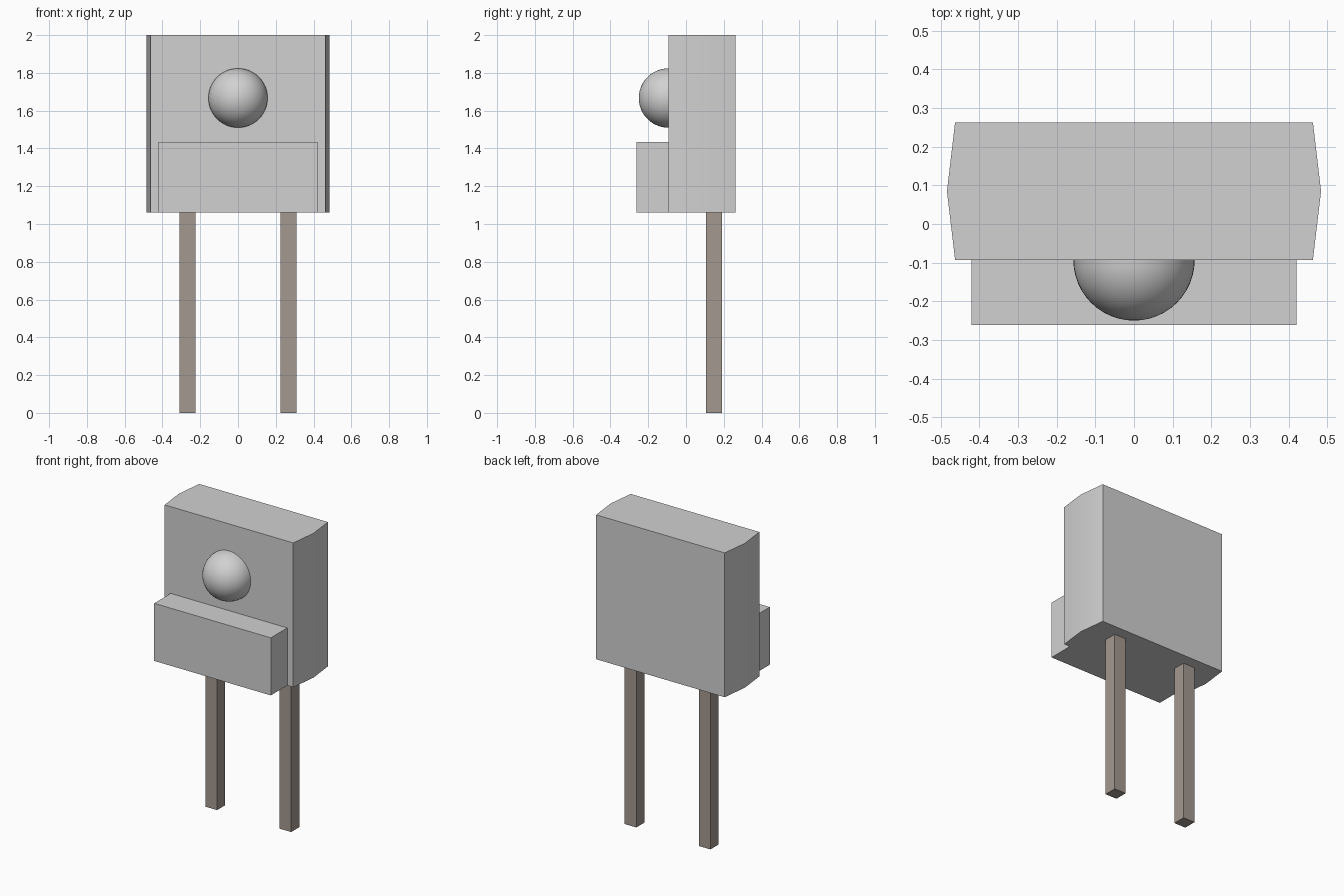
import bpy, bmesh, math
from mathutils import Matrix

cube = bpy.data.objects.get("Cube")
if cube:
    bpy.data.objects.remove(cube, do_unlink=True)


def material(name, rgb):
    m = bpy.data.materials.new(name)
    m.use_nodes = True
    m.diffuse_color = (*rgb, 1)
    for node in m.node_tree.nodes:
        if node.type == 'BSDF_PRINCIPLED':
            node.inputs["Base Color"].default_value = (*rgb, 1)
    return m


def finish(name, bm, mat, smooth=False):
    bmesh.ops.recalc_face_normals(bm, faces=bm.faces[:])
    mesh = bpy.data.meshes.new(name)
    bm.to_mesh(mesh)
    bm.free()
    mesh.materials.append(mat)
    ob = bpy.data.objects.new(name, mesh)
    bpy.context.collection.objects.link(ob)
    if smooth:
        bpy.ops.object.select_all(action='DESELECT')
        ob.select_set(True)
        bpy.context.view_layer.objects.active = ob
        bpy.ops.object.shade_smooth_by_angle(angle=math.radians(30))
    return ob


def prism(name, outline, z0, z1, mat, smooth=False):
    """Extrude an (x, y) outline from z0 up to z1."""
    bm = bmesh.new()
    face = bm.faces.new([bm.verts.new((x, y, z0)) for x, y in outline])
    top = bmesh.ops.extrude_face_region(bm, geom=[face])["geom"]
    verts = [v for v in top if isinstance(v, bmesh.types.BMVert)]
    bmesh.ops.translate(bm, verts=verts, vec=(0, 0, z1 - z0))
    return finish(name, bm, mat, smooth)


def box(name, x0, x1, y0, y1, z0, z1, mat):
    return prism(name, [(x0, y0), (x1, y0), (x1, y1), (x0, y1)], z0, z1, mat)


grey = material("light grey plastic", (0.64, 0.64, 0.64))
metal = material("warm grey metal", (0.37, 0.32, 0.28))

FRONT, BACK, BASE = -0.093, 0.263, 1.06
MID = (FRONT + BACK) / 2

# Body with slightly bowed sides
right_side = [(0.463, FRONT), (0.484, MID), (0.463, BACK)]
left_side = [(-x, y) for x, y in reversed(right_side)]
prism("body", right_side + left_side, BASE, 2.0, grey, smooth=True)

# Ledge across the lower front
box("front_ledge", -0.42, 0.42, -0.262, FRONT, BASE, 1.435, grey)

# Domed lens: half a sphere on the front face
bm = bmesh.new()
bmesh.ops.create_uvsphere(bm, u_segments=48, v_segments=24, radius=0.157,
                          matrix=Matrix.Rotation(math.pi / 2, 4, 'X'))
bmesh.ops.bisect_plane(bm, geom=bm.verts[:] + bm.edges[:] + bm.faces[:], dist=1e-5,
                       plane_co=(0, 0, 0), plane_no=(0, 1, 0), clear_outer=True)
bmesh.ops.translate(bm, verts=bm.verts[:], vec=(0, FRONT, 1.667))
finish("lens_dome", bm, grey, smooth=True)

# Two square legs
for name, cx in (("right_leg", -0.267), ("left_leg", 0.267)):
    box(name, cx - 0.042, cx + 0.042, 0.106, 0.19, 0, BASE, metal)
